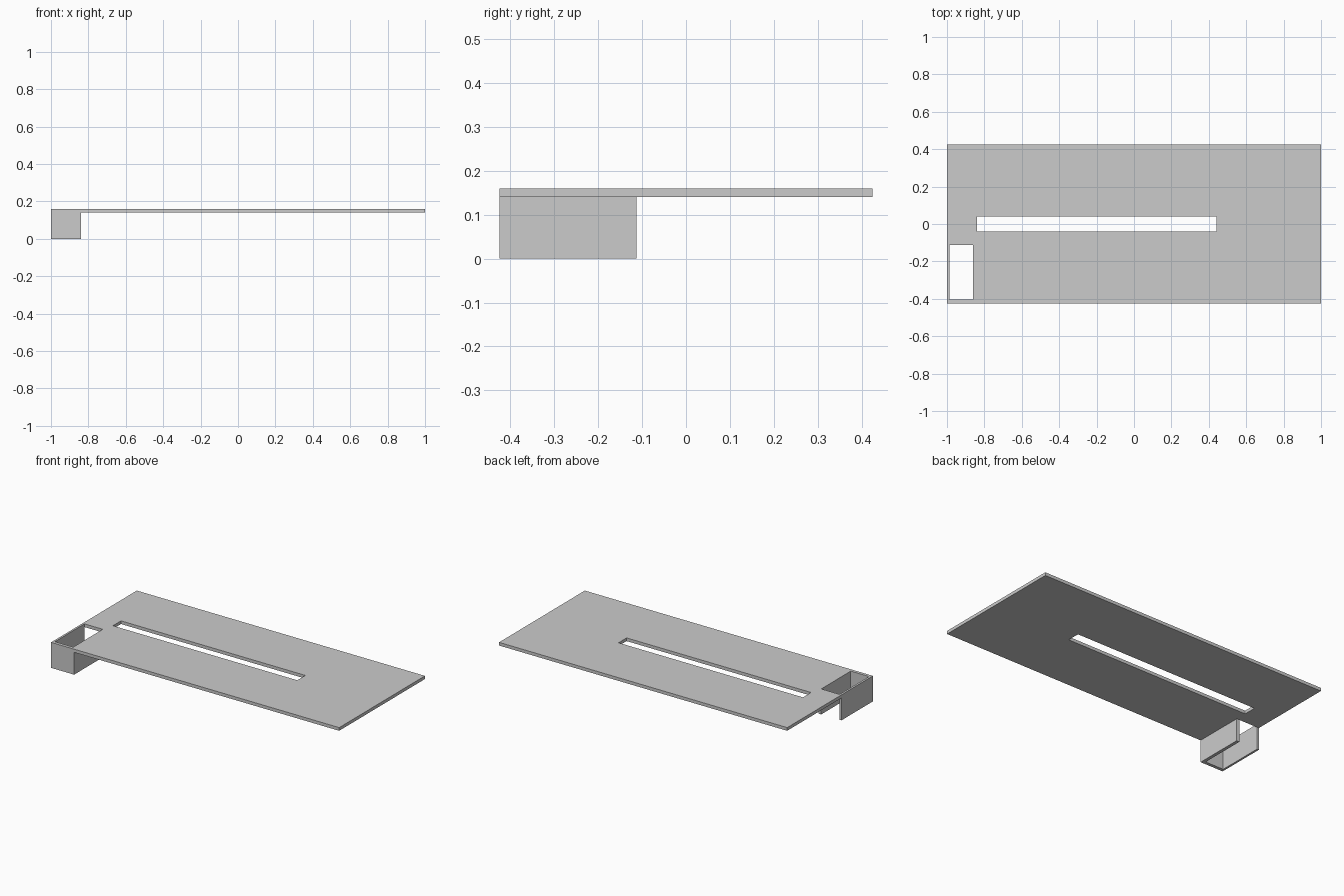
import bpy, bmesh

if "Cube" in bpy.data.objects:
    bpy.data.objects.remove(bpy.data.objects["Cube"])

def prism(name, outline, z0, z1):
    """Extrude a flat outline from z0 up to z1."""
    bm = bmesh.new()
    face = bm.faces.new([bm.verts.new((x, y, z0)) for x, y in outline])
    ext = bmesh.ops.extrude_face_region(bm, geom=[face], use_keep_orig=True)
    top = [v for v in ext["geom"] if isinstance(v, bmesh.types.BMVert)]
    bmesh.ops.translate(bm, verts=top, vec=(0, 0, z1 - z0))
    bmesh.ops.recalc_face_normals(bm, faces=bm.faces)
    mesh = bpy.data.meshes.new(name)
    bm.to_mesh(mesh)
    bm.free()
    obj = bpy.data.objects.new(name, mesh)
    bpy.context.collection.objects.link(obj)
    return obj

def rect(x0, x1, y0, y1):
    return [(x0, y0), (x1, y0), (x1, y1), (x0, y1)]

X, Y = 1.0, 0.425              # plate half sizes
Z_UNDER, Z_TOP = 0.14, 0.16    # plate faces
BX, BY = -0.84, -0.1125        # inner corner of the bracket
IX0, IX1, IY = -0.987, -0.86, -0.405   # inside faces of its walls

# Flat plate with a long slot and a pocket opening
plate = prism("plate", rect(-X, X, -Y, Y), Z_UNDER, Z_TOP)
openings = {"slot_cutter": rect(-0.84, 0.44, -0.04, 0.04),
            "pocket_cutter": rect(IX0, IX1, IY, BY)}
for name, outline in openings.items():
    cutter = prism(name, outline, 0.1, 0.2)
    cutter.hide_render = True
    cutter.hide_set(True)
    cutter.display_type = 'WIRE'
    mod = plate.modifiers.new(name, 'BOOLEAN')
    mod.operation = 'DIFFERENCE'
    mod.solver = 'EXACT'
    mod.object = cutter

# U-shaped bracket under the pocket, open at the back and bottom
prism("corner_bracket",
      [(-X, BY), (-X, -Y), (BX, -Y), (BX, BY),
       (IX1, BY), (IX1, IY), (IX0, IY), (IX0, BY)], 0.0, Z_UNDER)
